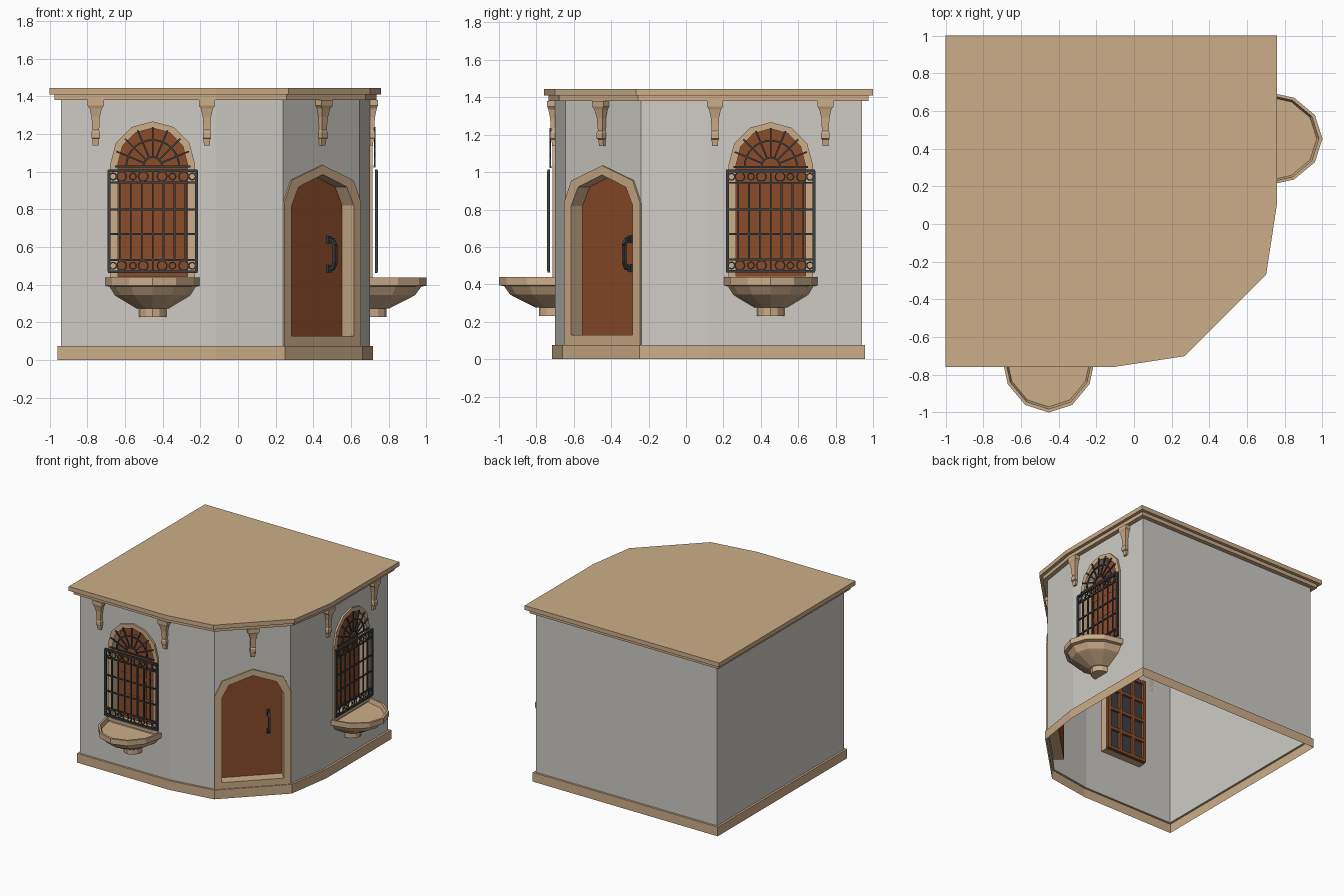
import bpy, bmesh, math
from mathutils import Matrix, Vector

if "Cube" in bpy.data.objects:
    bpy.data.objects.remove(bpy.data.objects["Cube"])


def material(name, rgb):
    m = bpy.data.materials.new(name)
    m.diffuse_color = (*rgb, 1)
    m.use_nodes = True
    m.node_tree.nodes["Principled BSDF"].inputs["Base Color"].default_value = m.diffuse_color
    return m


PLASTER = material("pale plaster", (0.62, 0.60, 0.56))
STONE = material("tan stone", (0.61, 0.42, 0.25))
WOOD = material("brown wood", (0.26, 0.072, 0.023))
IRON = material("dark iron", (0.045, 0.052, 0.06))


def finish(name, bm, mat, matrix=Matrix(), recalc=True):
    if recalc:
        bmesh.ops.recalc_face_normals(bm, faces=bm.faces)
    me = bpy.data.meshes.new(name)
    bm.to_mesh(me)
    bm.free()
    me.transform(matrix)
    me.materials.append(mat)
    ob = bpy.data.objects.new(name, me)
    bpy.context.collection.objects.link(ob)
    return ob


def loft(name, rings, mat, matrix=Matrix(), closed=True, cap_start=False, cap_end=False):
    bm = bmesh.new()
    vs = [[bm.verts.new(p) for p in r] for r in rings]
    n = len(rings[0])
    for a, b in zip(vs, vs[1:]):
        for i in range(n if closed else n - 1):
            j = (i + 1) % n
            bm.faces.new((a[i], a[j], b[j], b[i]))
    if cap_start:
        bm.faces.new(vs[0][::-1])
    if cap_end:
        bm.faces.new(vs[-1])
    return finish(name, bm, mat, matrix)


def plates(name, polys, mat, matrix=Matrix()):
    bm = bmesh.new()
    for poly in polys:
        bm.faces.new([bm.verts.new(p) for p in poly])
    return finish(name, bm, mat, matrix, recalc=False)


def bars(name, segs, mat, matrix=Matrix()):
    """Square rods, each (start, end, thickness)."""
    bm = bmesh.new()
    for a, b, t in segs:
        a, b = Vector(a), Vector(b)
        d = b - a
        m = (Matrix.Translation((a + b) / 2) @ d.to_track_quat('Z', 'Y').to_matrix().to_4x4()
             @ Matrix.Diagonal((t, t, d.length, 1)))
        bmesh.ops.create_cube(bm, size=1, matrix=m)
    return finish(name, bm, mat, matrix)


def arc(cx, cz, r, a0, a1, n, y, t):
    p = [(cx + r * math.cos(a0 + (a1 - a0) * i / n), y, cz + r * math.sin(a0 + (a1 - a0) * i / n))
         for i in range(n + 1)]
    return [(a, b, t) for a, b in zip(p, p[1:])]


def spot(x, y, turn):
    """Local frame on a wall: x along it, -y out of it."""
    return Matrix.Translation((x, y, 0)) @ Matrix.Rotation(math.radians(turn), 4, 'Z')


# Footprint, counter-clockwise
PLAN = [(-.94, -.70), (-.12, -.70), (.24, -.645), (.645, -.24), (.70, .12), (.70, .94), (-.94, .94)]
Z0, Z1 = .075, 1.38


def offset(d, z):
    out = []
    for i, p in enumerate(PLAN):
        p, a, b = Vector(p), Vector(PLAN[i - 1]), Vector(PLAN[(i + 1) % len(PLAN)])
        e, f = (p - a).normalized(), (b - p).normalized()
        n1, n2 = Vector((e.y, -e.x)), Vector((f.y, -f.x))
        q = p + (n1 + n2) * d / (1 + n1.dot(n2))
        out.append((q.x, q.y, z))
    return out


# Plinth and flat roof
loft("plinth", [offset(.017, 0), offset(.017, Z0), offset(0, Z0)], STONE)
loft("roof_cornice", [offset(0, Z1), offset(.035, Z1), offset(.035, 1.41),
                      offset(.06, 1.41), offset(.06, 1.445)], STONE, cap_end=True)

# Plain walls
plain = []
for i in (1, 3, 5, 6):
    a, b = PLAN[i], PLAN[(i + 1) % len(PLAN)]
    plain.append([(*a, Z0), (*b, Z0), (*b, Z1), (*a, Z1)])
plates("plain_walls", plain, PLASTER)


def full(half):
    return [(-x, z) for x, z in half] + half[-2::-1]


def wall_with_hole(name, u0, u1, half, matrix):
    zb, zt = half[0][1], half[-1][1]
    left = [(u0, Z0), (0, Z0), (0, zb)] + half + [(0, Z1), (u0, Z1)]
    right = [(0, Z0), (u1, Z0), (u1, Z1), (0, Z1)] + [(-x, z) for x, z in half[::-1]] + [(0, zb)]
    plates(name, [[(x, 0, z) for x, z in p] for p in (left, right)], PLASTER, matrix)


def opening(name, inner, outer, out, recess, matrix):
    """Stone surround with reveal, and the wooden panel set back in it."""
    I, O = full(inner), full(outer)
    at = lambda pts, y: [(x, y, z) for x, z in pts]
    loft(name + "_surround", [at(O, 0), at(O, -out), at(I, -out), at(I, recess)], STONE, matrix)
    plates(name + "_panel", [at(I, recess - .001)], WOOD, matrix)


def arch(w, zb, zs, rise):
    return [(-w, zb)] + [(-w * math.cos(i * math.pi / 6), zs + rise * math.sin(i * math.pi / 6))
                         for i in range(3)] + [(0, zs + rise)]


def grille(name, matrix):
    w, y, s = .232, -.034, []
    zs = (.47, .532, .67, .80, .943, 1.006)
    for z in zs:
        s.append(((-w - .006, y, z), (w + .006, y, z), .014 if z in (.47, 1.006) else .010))
    for i in range(9):
        u = -w + i * w / 4
        edge = i in (0, 8)
        s.append(((u, y, .47 if edge else .532), (u, y, 1.006 if edge else .943), .016 if edge else .009))
    for z in (.501, .975):  # scroll bands
        for u, r in ((.05, .026), (.105, .018), (.165, .026), (.21, .018)):
            for k in (-1, 1):
                s += arc(k * u, z, r, 0, 2 * math.pi, 10, y, .007)
        s.append(((0, y, z - .03), (0, y, z + .03), .009))
    # Fan in the arch
    y, zc = -.025, 1.028
    s.append(((-.20, y, zc), (.20, y, zc), .010))
    for i in range(1, 8):
        a = i * math.pi / 8
        p = lambda r: (r * math.cos(a), y, zc + r * math.sin(a))
        s.append((p(.045), p(.208), .009))
    for r in (.05, .14):
        s += arc(0, zc, r, 0, math.pi, 8 if r < .1 else 16, y, .009)
    bars(name, s, IRON, matrix)


def planter(name, matrix):
    def ring(k, z):
        return [(-.25 * k * math.cos(i * math.pi / 6), -.30 * k * math.sin(i * math.pi / 6), z)
                for i in range(7)]
    profile = [(.29, .23), (.29, .275), (.34, .275), (.74, .335), (.80, .345), (.91, .39), (1, .395),
               (1, .438), (.94, .438), (.90, .405)]
    loft(name, [ring(*p) for p in profile], STONE, matrix, closed=False, cap_start=True, cap_end=True)


# Two arched windows with iron grilles and stone planters
w_in, w_out = arch(.185, .445, 1.04, .192), arch(.225, .42, 1.04, .227)
for side, m, u0, u1 in (("front", spot(-.453, -.70, 0), -.487, .333),
                        ("right", spot(.70, .453, 90), -.333, .487)):
    wall_with_hole(side + "_wall", u0, u1, w_in, m)
    opening(side + "_window", w_in, w_out, .015, .06, m)
    grille(side + "_grille", m)
    planter(side + "_planter", m)
    # Dark panes and wooden bars on the inside
    plates(side + "_inner_panes", [[(x, .062, z) for x, z in full(w_in)][::-1]], IRON, m)
    inner = [((u, .07, .45), (u, .07, 1.15), .025) for u in (-.17, -.06, .06, .17)]
    inner += [((-.18, .07, z), (.18, .07, z), .025) for z in (.46, .63, .80, .97, 1.13)]
    bars(side + "_inner_bars", inner, WOOD, m)

# Corner door
door = spot(.4425, -.4425, 45)
d_in = [(-.233, .128), (-.233, .82), (-.18, .92), (0, .985)]
d_out = [(-.288, Z0), (-.288, .835), (-.232, .955), (0, 1.035)]
wall_with_hole("corner_wall", -.2864, .2864, d_in, door)
opening("door", d_in, d_out, .010, .078, door)

# Door handle: two mounts and a bent grip
pts = [(.13, .078, .485), (.13, .045, .485), (.13, .028, .515), (.13, .028, .61), (.13, .045, .64), (.13, .078, .64)]
grip = [(a, b, .018) for a, b in zip(pts, pts[1:])]
grip += [((.13, .078, z - .02), (.13, .078, z + .02), .026) for z in (.485, .64)]
bars("door_handle", grip, IRON, door)

# Eave brackets: (height, half width, depth)
STEPS = [(1.14, .016, .015), (1.175, .018, .02), (1.18, .022, .028), (1.21, .022, .028), (1.22, .018, .022),
         (1.29, .022, .027), (1.335, .032, .036), (1.35, .043, .042), (1.38, .043, .042)]
places = [("front_left", spot(-.755, -.70, 0)), ("front_right", spot(-.165, -.70, 0)), ("corner", door),
          ("right_near", spot(.70, .155, 90)), ("right_far", spot(.70, .745, 90))]
for where, m in places:
    loft("bracket_" + where, [[(-w, 0, z), (-w, -d, z), (w, -d, z), (w, 0, z)] for z, w, d in STEPS],
         STONE, m, cap_start=True, cap_end=True)
